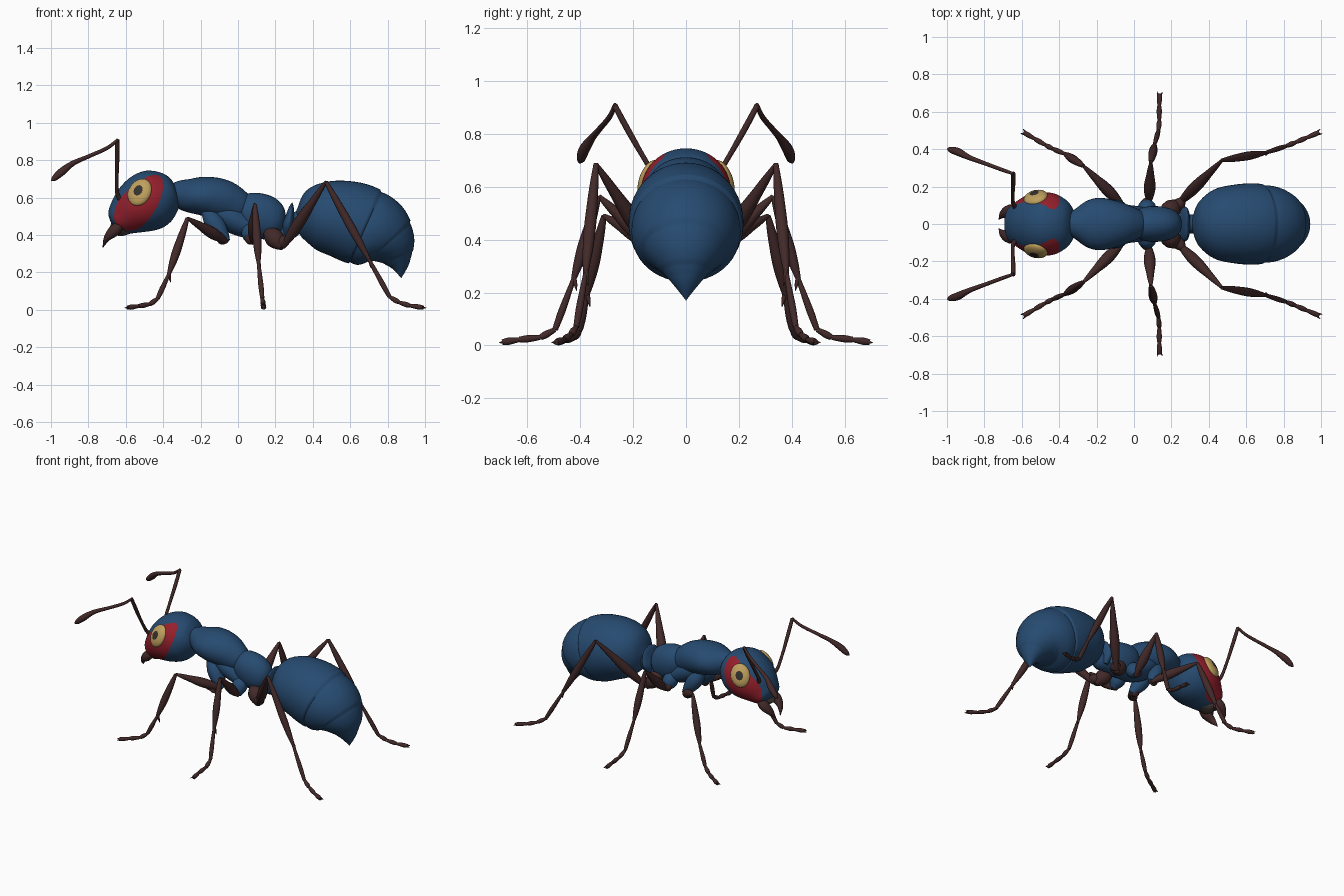
import bpy, bmesh, math
from mathutils import Vector, Matrix

cube = bpy.data.objects.get("Cube")
if cube:
    bpy.data.objects.remove(cube, do_unlink=True)


def material(name, rgb):
    m = bpy.data.materials.new(name)
    m.use_nodes = True
    m.diffuse_color = (*rgb, 1)
    m.node_tree.nodes["Principled BSDF"].inputs["Base Color"].default_value = (*rgb, 1)
    return m


BLUE = material("shell_blue", (0.02, 0.07, 0.165))
BROWN = material("limb_brown", (0.055, 0.022, 0.022))
RED = material("cheek_red", (0.30, 0.014, 0.025))
YELLOW = material("eye_yellow", (0.52, 0.35, 0.11))
DARK = material("pupil_dark", (0.035, 0.03, 0.028))
GREY = material("mouth_grey", (0.065, 0.052, 0.045))
X, Y = Vector((1, 0, 0)), Vector((0, 1, 0))


def finish(bm, name, mats, mirror):
    bmesh.ops.recalc_face_normals(bm, faces=bm.faces)
    mesh = bpy.data.meshes.new(name)
    bm.to_mesh(mesh)
    bm.free()
    for m in mats:
        mesh.materials.append(m)
    ob = bpy.data.objects.new(name, mesh)
    bpy.context.collection.objects.link(ob)
    for o in bpy.context.selected_objects:
        o.select_set(False)
    ob.select_set(True)
    bpy.context.view_layer.objects.active = ob
    bpy.ops.object.shade_smooth_by_angle(angle=math.radians(50))
    if mirror:
        mod = ob.modifiers.new("mirror", "MIRROR")
        mod.use_axis = (False, True, False)
        mod.use_mirror_merge = False
    return ob


def spline(st, u):
    """Catmull-Rom sample of the stations, each a list of equal length."""
    i = min(int(u), len(st) - 2)
    t = u - i
    p = [st[max(0, min(len(st) - 1, i + k))] for k in (-1, 0, 1, 2)]
    return [0.5 * (2 * b + (c - a) * t + (2 * a - 5 * b + 4 * c - d) * t * t
                   + (3 * b - a - 3 * c + d) * t ** 3) for a, b, c, d in zip(*p)]


def loft(name, st, mats, seg=14, sub=5, ref=X, mirror=True, steps=(), rule=None):
    """Smooth tube through stations (x, y, z, side radius, height radius)."""
    bm = bmesh.new()
    n = (len(st) - 1) * sub
    rings = []
    for k in range(n + 1):
        u = k / sub
        s = spline(st, u)
        c = Vector(s[:3])
        ahead = Vector(spline(st, min(u + 0.05, len(st) - 1))[:3])
        behind = Vector(spline(st, max(u - 0.05, 0))[:3])
        t = (ahead - behind).normalized()
        up = t.cross(ref).normalized()
        side = up.cross(t)
        f = 1
        for e in steps:
            if u >= e:
                f *= 1 - 0.045 * math.exp(-3 * (u - e))
        rw, rh = max(s[3], 0.001) * f, max(s[4], 0.001) * f
        rings.append([bm.verts.new(c + side * rw * math.cos(a) + up * rh * math.sin(a))
                      for a in (math.tau * j / seg for j in range(seg))])
    for r, q in zip(rings, rings[1:]):
        for j in range(seg):
            bm.faces.new((r[j], r[j - 1], q[j - 1], q[j]))
    bm.faces.new(rings[0])
    bm.faces.new(rings[-1])
    if rule:
        for f in bm.faces:
            f.material_index = rule(f.calc_center_median())
    return finish(bm, name, mats, mirror)


def body(name, profile, **kw):
    """Central part from (x, z, half width, half height) rows."""
    return loft(name, [(x, 0, z, w, h) for x, z, w, h in profile],
                kw.pop("mats", [BLUE]), kw.pop("seg", 32), kw.pop("sub", 6), Y, False, **kw)


def limb(name, a, b, radii, mat=BROWN):
    """Straight mirrored limb segment with evenly spaced radii."""
    a, b, n = Vector(a), Vector(b), len(radii) - 1
    return loft(name, [(*a.lerp(b, i / n), r, r) for i, r in enumerate(radii)], [mat])


def disc(name, centre, normal, along, radii, mats, rule=None):
    """Flattened ellipsoid facing the normal, long axis near along."""
    z = Vector(normal).normalized()
    x = Vector(along).cross(z).normalized()
    rot = Matrix((x, z.cross(x), z)).transposed().to_4x4()
    bm = bmesh.new()
    bmesh.ops.create_uvsphere(bm, u_segments=40, v_segments=32, radius=1)
    if rule:
        for f in bm.faces:
            f.material_index = rule(f.calc_center_median())
    bmesh.ops.transform(bm, verts=bm.verts,
                        matrix=Matrix.Translation(centre) @ rot @ Matrix.Diagonal((*radii, 1)))
    return finish(bm, name, mats, True)


# Head with red cheeks
def cheek(p):
    dx, dz = p.x + 0.525, p.z - 0.575
    a, b = 0.62 * dx + 0.78 * dz, 0.78 * dx - 0.62 * dz
    width = 0.093 - 0.1 * a
    return int(abs(p.y) > 0.06 and (a / 0.175) ** 2 + (b / width) ** 2 < 1)


body("head", [(-.322, .645, 0, 0), (-.345, .636, .10, .085), (-.41, .61, .155, .145),
              (-.48, .58, .17, .16), (-.55, .54, .16, .142), (-.62, .492, .12, .10),
              (-.66, .465, .085, .06), (-.675, .455, 0, 0)],
     mats=[BLUE, RED], seg=96, sub=14, rule=cheek)
disc("eye", (-.525, .14, .628), (-.3, .88, .38), (.3, 0, 1), (.064, .078, .032),
     [YELLOW, DARK], lambda p: int(p.z > 0 and math.hypot(p.x, p.y) < .42))
body("mouth", [(-.56, .43, .03, .02), (-.61, .44, .075, .045), (-.655, .44, .065, .04),
               (-.69, .43, 0, 0)], mats=[GREY])
loft("mandible", [(-.62, .07, .46, .02, .02), (-.66, .07, .425, .032, .035),
                  (-.70, .055, .385, .018, .025), (-.722, .025, .335, .002, .002)], [BROWN])

# Thorax and waist
body("front_thorax", [(-.36, .61, .05, .05), (-.315, .615, .08, .075), (-.25, .61, .125, .092),
                      (-.18, .607, .14, .105), (-.10, .592, .125, .11), (-.03, .565, .10, .10),
                      (.035, .53, .065, .07), (.05, .52, 0, 0)])
body("lower_thorax", [(-.2, .56, 0, 0), (-.15, .55, .07, .05), (-.07, .51, .10, .075),
                      (.02, .46, .095, .07), (.1, .42, .07, .04), (.13, .41, 0, 0)])
body("rear_thorax", [(-.02, .54, .03, .03), (.03, .535, .08, .088), (.09, .515, .095, .115),
                     (.15, .485, .092, .12), (.2, .45, .075, .09), (.235, .425, .035, .035)])
body("waist", [(.17, .43, .04, .04), (.23, .415, .04, .035), (.28, .43, .05, .05),
               (.32, .475, .05, .05), (.37, .5, .05, .05)])
body("waist_scale", [(.27, .40, .05, .03), (.268, .45, .088, .032), (.278, .50, .09, .024),
                     (.286, .55, .065, .012), (.29, .575, 0, 0)])

# Abdomen with overlapping plates
body("abdomen", [(.312, .505, .03, .03), (.345, .503, .115, .115), (.43, .50, .185, .178),
                 (.55, .485, .212, .208), (.66, .452, .216, .216), (.76, .40, .197, .195),
                 (.825, .335, .145, .138), (.862, .25, .065, .062), (.873, .17, 0, 0)],
     seg=48, sub=14, steps=(4.2, 5.6, 6.6))

# Legs: coxa start, trochanter, knee, ankle, then foot points
legs = {
    "front": (BLUE, (-.17, .06, .53), (-.06, .10, .365), (-.27, .31, .49), (-.37, .375, .19),
              [(-.43, .40, .06), (-.47, .42, .03), (-.53, .455, .02), (-.59, .49, .012)]),
    "middle": (BLUE, (.06, .05, .45), (.08, .115, .36), (.09, .33, .565), (.11, .425, .25),
               [(.13, .495, .06), (.135, .55, .03), (.135, .63, .022), (.137, .695, .012)]),
    "hind": (BROWN, (.16, .05, .42), (.24, .11, .335), (.47, .34, .685), (.70, .38, .27),
             [(.81, .415, .07), (.86, .435, .04), (.92, .46, .022), (.99, .49, .012)]),
}
for side, (coat, hip, joint, knee, ankle, foot) in legs.items():
    limb(side + "_coxa", hip, joint, [.03, .05, .045, .02], coat)
    limb(side + "_trochanter", Vector(joint) + Vector((-.02, -.03, .02)),
         Vector(joint).lerp(Vector(knee), .12), [.015, .034, .028, .012])
    limb(side + "_femur", joint, knee, [.012, .024, .031, .029, .022, .016, .008])
    limb(side + "_tibia", knee, ankle, [.010, .017, .021, .023, .019, .010])
    # Foot of short flared joints
    points = [ankle] + foot
    for i, (a, b) in enumerate(zip(points, points[1:])):
        limb(f"{side}_foot_joint_{i + 1}", a, b, [.009, .012, .014, .011])
    heading = (Vector(foot[-1]) - Vector(foot[-2])).normalized()
    across = heading.cross(Vector((0, 0, 1))).normalized()
    for label, s in (("inner", -1), ("outer", 1)):
        tip = Vector(foot[-1])
        limb(f"{side}_{label}_claw", tip - heading * .015 + across * s * .004,
             tip + heading * .012 + across * s * .014, [.006, .005, .001])
    spur = Vector(ankle)
    limb(side + "_spur", spur + Vector((0, 0, .02)), spur + Vector((.01, -.012, -.045)),
         [.006, .008, .001])

# Antennae
loft("antenna_scape", [(-.62, .08, .58, .016, .016), (-.645, .105, .62, .011, .011),
                       (-.648, .16, .71, .010, .010), (-.646, .22, .815, .012, .012),
                       (-.645, .27, .908, .011, .011)], [BROWN])
loft("antenna_whip", [(-.642, .268, .91, .008, .008), (-.70, .288, .865, .010, .010),
                      (-.80, .325, .82, .011, .011), (-.88, .355, .785, .014, .014),
                      (-.94, .385, .74, .021, .021), (-.98, .397, .705, .016, .016),
                      (-.998, .402, .69, .003, .003)], [BROWN])
